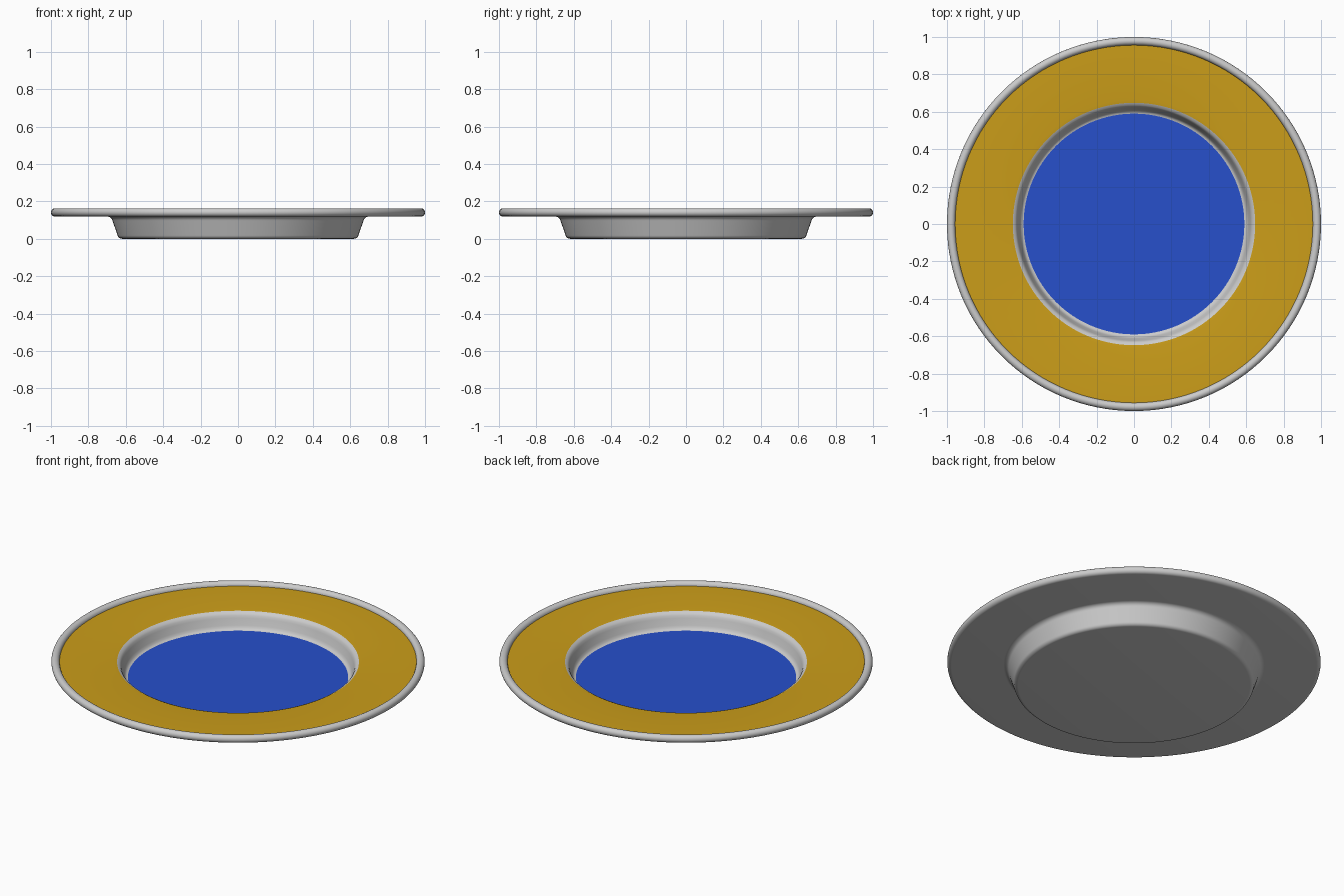
import bpy
from math import sin, cos, pi, radians

if "Cube" in bpy.data.objects:
    bpy.data.objects.remove(bpy.data.objects["Cube"])

SEGMENTS = 128


def arc(cx, cz, r, start, end, steps=6):
    """Points of a circular arc in the (radius, z) plane."""
    angles = [radians(start + (end - start) * i / steps) for i in range(steps + 1)]
    return [(cx + r * cos(a), cz + r * sin(a)) for a in angles]


def lathe(name, profile, color=None):
    """Revolve a profile around z; an outward-running profile faces up."""
    verts, faces, rings = [], [], []
    for r, z in profile:
        if r == 0:
            rings.append([len(verts)] * SEGMENTS)
            verts.append((0, 0, z))
        else:
            rings.append(list(range(len(verts), len(verts) + SEGMENTS)))
            verts += [(r * cos(2 * pi * s / SEGMENTS), r * sin(2 * pi * s / SEGMENTS), z)
                      for s in range(SEGMENTS)]
    for a, b in zip(rings, rings[1:]):
        for s in range(SEGMENTS):
            t = (s + 1) % SEGMENTS
            faces.append(list(dict.fromkeys((a[s], b[s], b[t], a[t]))))
    mesh = bpy.data.meshes.new(name)
    mesh.from_pydata(verts, [], faces)
    obj = bpy.data.objects.new(name, mesh)
    bpy.context.collection.objects.link(obj)
    if color:
        mat = bpy.data.materials.new(name + "_paint")
        mat.diffuse_color = color
        mat.use_nodes = True
        mat.node_tree.nodes["Principled BSDF"].inputs["Base Color"].default_value = mat.diffuse_color
        mesh.materials.append(mat)
    bpy.ops.object.select_all(action='DESELECT')
    obj.select_set(True)
    bpy.context.view_layer.objects.active = obj
    bpy.ops.object.shade_smooth_by_angle(angle=radians(40))
    return obj


# Blue well floor
lathe("well_floor", [(0, 0.048), (0.59, 0.048)], (0.02, 0.08, 0.6, 1))

# Grey inner wall, filleted at the floor and at the rim
lathe("well_wall", [(0.59, 0.048), (0.598, 0.050), (0.605, 0.057), (0.611, 0.070),
                    (0.622, 0.108), (0.627, 0.122), (0.635, 0.133), (0.648, 0.139)])

# Yellow rim band
lathe("rim_band", [(0.648, 0.139), (0.665, 0.141), (0.956, 0.141)], (0.6, 0.34, 0.01, 1))

# Rounded lip, rim underside, outer wall and flat base
lip = arc(0.978, 0.141, 0.022, 180, -90, 16)
cove = arc(0.70, 0.089, 0.03, 90, 165)
foot = arc(0.62, 0.025, 0.025, -15, -90)
lathe("plate_body", lip + cove + foot + [(0, 0)])
